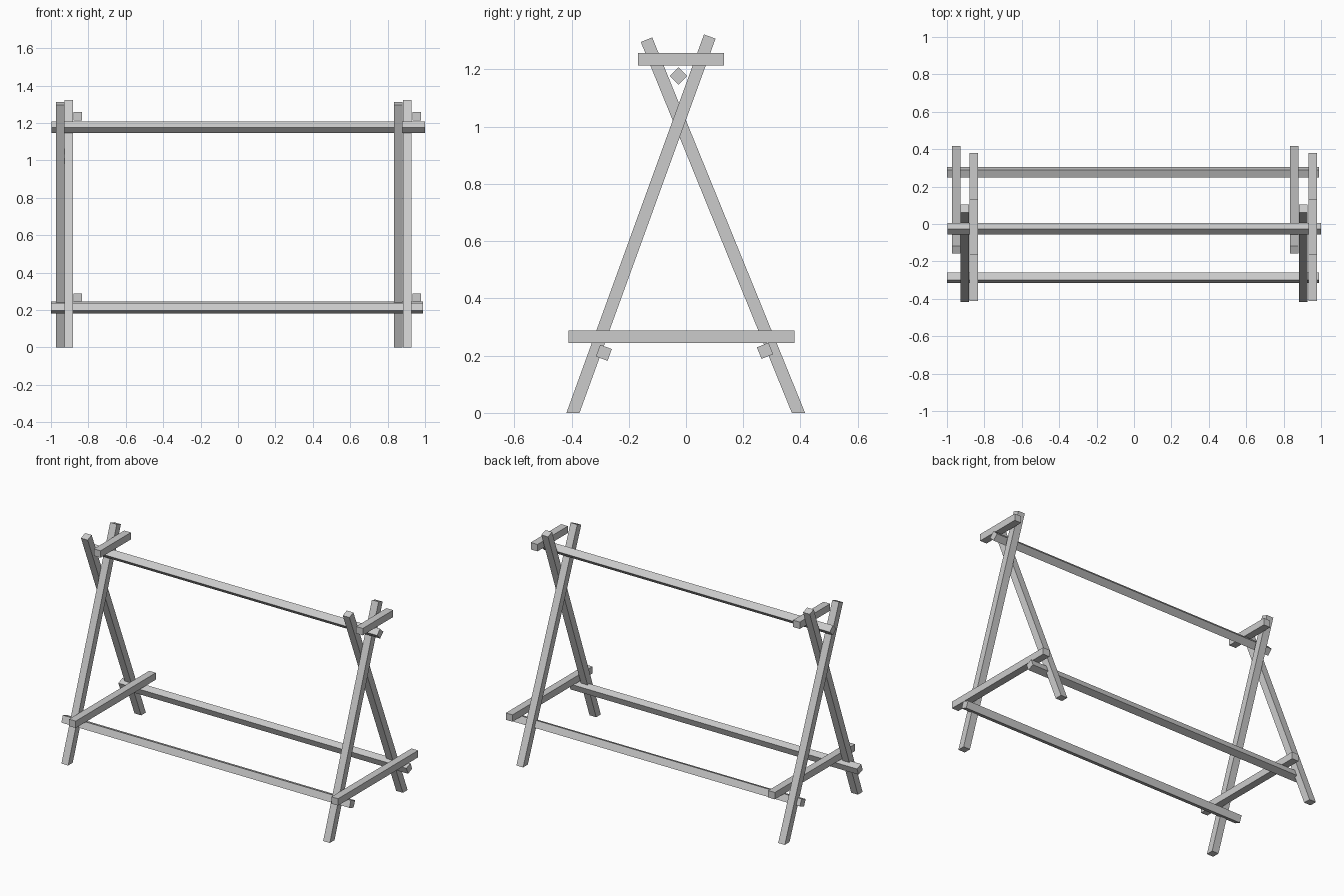
import bpy, bmesh
from math import radians, cos, sin, atan2
from mathutils import Vector

if "Cube" in bpy.data.objects:
    bpy.data.objects.remove(bpy.data.objects["Cube"])

T = 0.043    # timber thickness
W = 0.046    # timber width along x


def prism(name, profile, x0, x1):
    """Extrude a closed (y, z) profile from x0 to x1."""
    bm = bmesh.new()
    face = bm.faces.new([bm.verts.new((x0, y, z)) for y, z in profile])
    ext = bmesh.ops.extrude_face_region(bm, geom=[face])
    verts = [v for v in ext["geom"] if isinstance(v, bmesh.types.BMVert)]
    bmesh.ops.translate(bm, verts=verts, vec=(x1 - x0, 0, 0))
    bmesh.ops.recalc_face_normals(bm, faces=bm.faces)
    me = bpy.data.meshes.new(name)
    bm.to_mesh(me)
    bm.free()
    bpy.context.collection.objects.link(bpy.data.objects.new(name, me))


def leg(name, x, foot_y, top):
    """Leaning leg: flat cut on the floor, square cut at the top."""
    lean = atan2(top[0] - foot_y, top[1])
    half = T / 2 / cos(lean)
    side = Vector((cos(lean), -sin(lean))) * T / 2
    top = Vector(top)
    prism(name, [(foot_y - half, 0), (foot_y + half, 0),
                 tuple(top + side), tuple(top - side)], x - W / 2, x + W / 2)


def brace(name, x, y0, y1, z):
    h = T / 2
    prism(name, [(y0, z - h), (y1, z - h), (y1, z + h), (y0, z + h)], x - W / 2, x + W / 2)


def rail(name, y, z, angle, x0, x1):
    """Square long rail, rolled about its own length."""
    r = 0.0436 / 2 ** 0.5
    pts = [(y + r * cos(radians(a + angle)), z + r * sin(radians(a + angle)))
           for a in (45, 135, 225, 315)]
    prism(name, pts, x0, x1)


# end frames: two crossed legs and two cross braces each
for tag, x_back, x_front, x_brace in (("left", -0.951, -0.904, -0.856),
                                      ("right", 0.857, 0.904, 0.956)):
    leg(f"{tag}_front_leg", x_front, -0.395, (0.083, 1.315))
    leg(f"{tag}_back_leg", x_back, 0.393, (-0.138, 1.304))
    brace(f"{tag}_lower_brace", x_brace, -0.411, 0.379, 0.266)
    brace(f"{tag}_upper_brace", x_brace, -0.167, 0.133, 1.236)

# long rails tying the frames together
rail("top_rail", -0.026, 1.177, 45, -0.997, 1.0)
rail("front_lower_rail", -0.287, 0.210, -20, -1.0, 0.99)
rail("back_lower_rail", 0.276, 0.217, 22, -1.0, 0.99)
